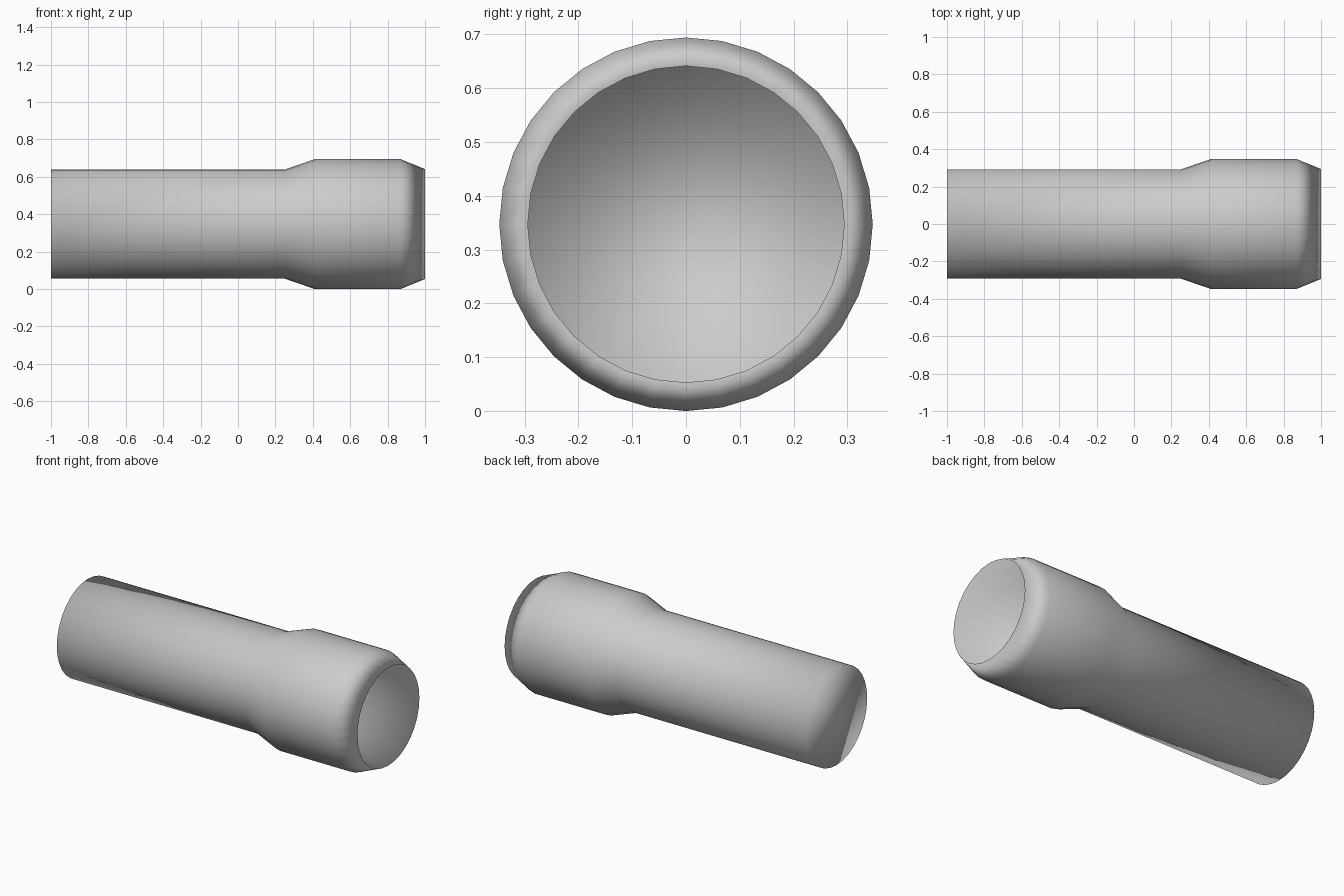
import bpy, bmesh, math
from mathutils import Matrix, Vector

if "Cube" in bpy.data.objects:
    bpy.data.objects.remove(bpy.data.objects["Cube"])

SIDES = 32
AXIS_Z = 0.347

# Half profile (x, radius): rear cap, slim body, wide head, front lip, bored socket
profile = [(-1.0, 0.292), (0.25, 0.292), (0.41, 0.347), (0.87, 0.347),
           (1.0, 0.294), (0.35, 0.294)]

bm = bmesh.new()
rings = []
for x, r in profile:
    rings.append([bm.verts.new((x, r * math.sin(2 * math.pi * i / SIDES),
                                AXIS_Z + r * math.cos(2 * math.pi * i / SIDES)))
                  for i in range(SIDES)])

# Walls between neighbouring rings
for a, b in zip(rings, rings[1:]):
    for i in range(SIDES):
        j = (i + 1) % SIDES
        bm.faces.new((a[i], a[j], b[j], b[i]))

# Rear cap and socket floor
bm.faces.new(rings[0])
bm.faces.new(rings[-1])
bmesh.ops.recalc_face_normals(bm, faces=bm.faces[:])
for f in bm.faces:
    f.smooth = True

mesh = bpy.data.meshes.new("socket_tube")
bm.to_mesh(mesh)
bm.free()
tube = bpy.data.objects.new("socket_tube", mesh)
bpy.context.collection.objects.link(tube)
